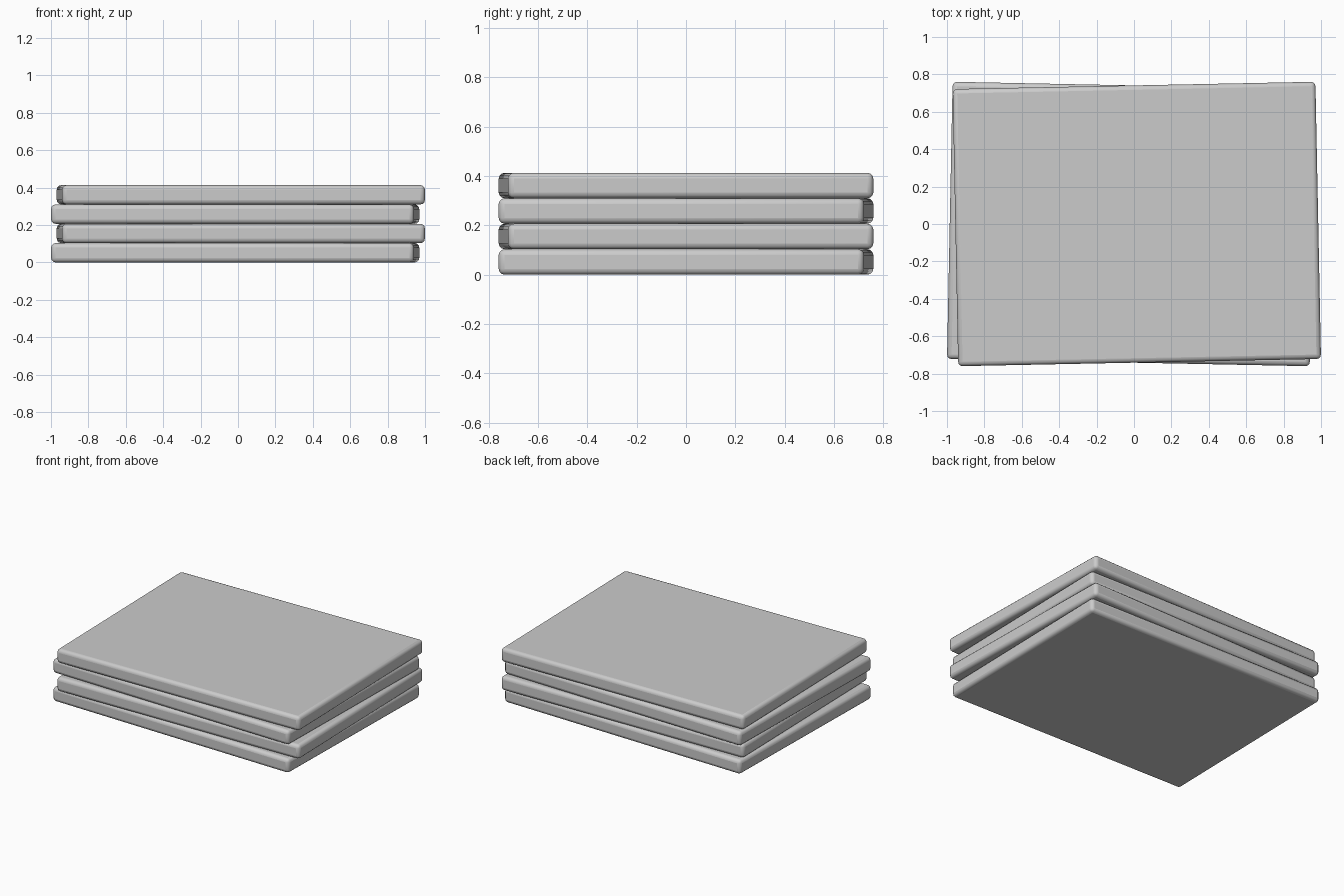
import bpy
from math import radians

if "Cube" in bpy.data.objects:
    bpy.data.objects.remove(bpy.data.objects["Cube"])

WIDTH, DEPTH, THICK = 1.94, 1.482, 0.1033


def slab(index):
    # one rounded board, twisted and shifted alternately left and right
    side = 1 if index % 2 else -1
    bpy.ops.mesh.primitive_cube_add(size=1, location=(0.015 * side, 0, THICK * (index + 0.5)))
    board = bpy.context.object
    board.name = f"board_{index + 1}"
    board.scale = (WIDTH, DEPTH, THICK)
    bpy.ops.object.transform_apply(location=False, rotation=False, scale=True)
    board.rotation_euler.z = radians(1.15 * side)
    bevel = board.modifiers.new("rounded_edges", 'BEVEL')
    bevel.width = 0.024
    bevel.segments = 3
    bpy.ops.object.shade_smooth_by_angle(angle=radians(35))


# stack of four boards
for i in range(4):
    slab(i)
